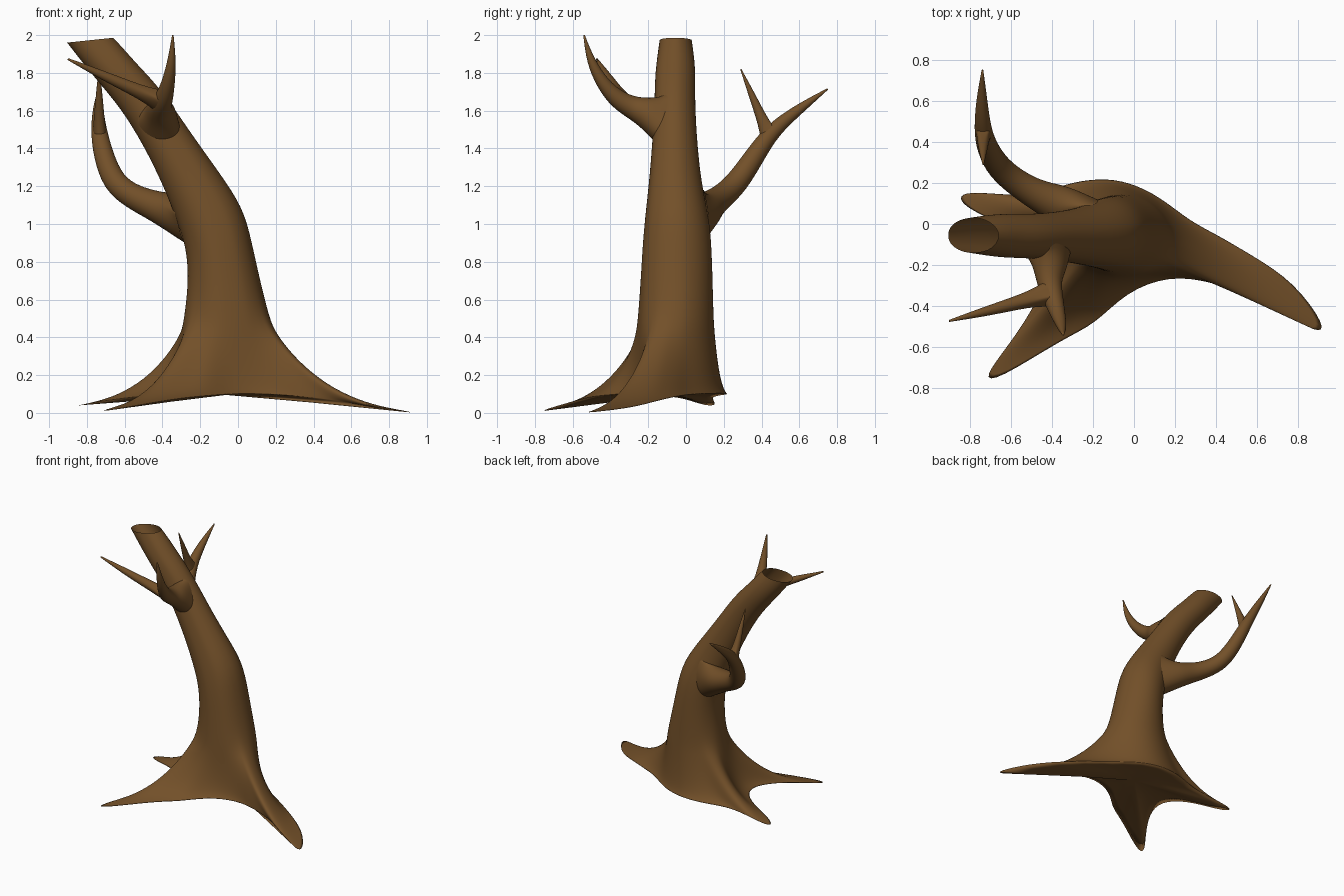
import bpy, bmesh
from math import sin, cos, atan2, radians, degrees, pi, hypot
from mathutils import Vector

if "Cube" in bpy.data.objects:
    bpy.data.objects.remove(bpy.data.objects["Cube"])

bark = bpy.data.materials.new("bark")
bark.diffuse_color = (0.17, 0.08, 0.022, 1)
bark.use_nodes = True
bark.node_tree.nodes["Principled BSDF"].inputs["Base Color"].default_value = bark.diffuse_color


def loft(name, rings, top_cap, bottom=None):
    """Skin closed rings of equal length, cap the ends if asked, subdivide smoothly."""
    bm = bmesh.new()
    vr = [[bm.verts.new(p) for p in r] for r in rings]
    n = len(vr[0])
    for a, b in zip(vr, vr[1:]):
        for i in range(n):
            j = (i + 1) % n
            bm.faces.new((a[i], a[j], b[j], b[i]))
    if top_cap:
        bm.faces.new(vr[-1])
    if bottom:
        c = bm.verts.new(bottom)
        for i in range(n):
            bm.faces.new((vr[0][(i + 1) % n], vr[0][i], c))
    layer = bm.edges.layers.float.new("crease_edge")
    for ring in (vr[0], vr[-1]):
        for i in range(n):
            bm.edges.get((ring[i], ring[(i + 1) % n]))[layer] = 1
    bmesh.ops.recalc_face_normals(bm, faces=bm.faces)
    me = bpy.data.meshes.new(name)
    bm.to_mesh(me)
    bm.free()
    me.shade_smooth()
    me.materials.append(bark)
    ob = bpy.data.objects.new(name, me)
    bpy.context.collection.objects.link(ob)
    mod = ob.modifiers.new("smooth", 'SUBSURF')
    mod.levels = mod.render_levels = 2
    return ob


def branch(name, parent, pts, sides=14):
    """Tapered tube through (x, y, z, radius) points, its first ring laid on the parent's surface."""
    P = [Vector(p[:3]) for p in pts]
    rings = []
    side = None
    for i, p in enumerate(P):
        t = (P[min(i + 1, len(P) - 1)] - P[max(i - 1, 0)]).normalized()
        if side is None:
            side = t.orthogonal()
        side = (side - t * side.dot(t)).normalized()
        up = t.cross(side)
        r = pts[i][3] * 1.03
        rings.append([p + (side * cos(2 * pi * k / sides) + up * sin(2 * pi * k / sides)) * r
                      for k in range(sides)])
    bpy.context.view_layer.update()
    surface = parent.evaluated_get(bpy.context.evaluated_depsgraph_get())
    on_skin = []
    for p in rings[0]:
        _, hit, normal, _ = surface.closest_point_on_mesh(p)
        on_skin.append(hit - normal * 0.004)
    rings[0] = on_skin
    return loft(name, rings, True)


# Ground outline of the trunk with its three roots, counter-clockwise
outline = [(0.94, -0.505), (0.78, -0.28), (0.57, -0.15), (0.40, -0.05), (0.27, 0.015),
           (0.13, 0.13), (-0.02, 0.205), (-0.17, 0.225), (-0.34, 0.195), (-0.50, 0.13),
           (-0.74, 0.155), (-0.85, 0.15), (-0.845, 0.10), (-0.73, 0.035), (-0.55, -0.04),
           (-0.42, -0.18), (-0.46, -0.37), (-0.61, -0.59), (-0.74, -0.755), (-0.67, -0.765),
           (-0.34, -0.555), (-0.19, -0.49), (-0.04, -0.33), (0.175, -0.25), (0.37, -0.28),
           (0.57, -0.345), (0.72, -0.425), (0.895, -0.535)]
CX, CY = -0.06, -0.05
angles = []
for i, (x, y) in enumerate(outline):
    d = degrees(atan2(y - CY, x - CX))
    d += 360 if d < -30 or (d < 0 and i > 10) else 0
    angles.append(radians(0.5 * d + 0.5 * (-25 + i * 360 / len(outline))))

# Trunk sections: x, y, z, radius x, radius y, lean in degrees
sections = [(-0.06, -0.055, 0.50, 0.228, 0.205, 0), (-0.075, -0.05, 0.70, 0.19, 0.195, 4),
            (-0.10, -0.048, 0.88, 0.175, 0.187, 10), (-0.14, -0.048, 1.03, 0.178, 0.174, 20),
            (-0.24, -0.058, 1.215, 0.15, 0.142, 28), (-0.36, -0.06, 1.42, 0.126, 0.122, 31),
            (-0.50, -0.06, 1.645, 0.117, 0.109, 34), (-0.625, -0.057, 1.785, 0.11, 0.11, 32),
            (-0.71, -0.055, 1.885, 0.115, 0.10, 20), (-0.783, -0.055, 1.973, 0.124, 0.087, 6)]


def section(s):
    x, y, z, rx, ry, lean = s
    a = radians(lean)
    return [Vector((x + rx * cos(t) * cos(a), y + ry * sin(t), z + rx * cos(t) * sin(a)))
            for t in angles]


# Roots flare from the lowest trunk section out to the ground outline; broken top is open
collar = section(sections[0])
rings = []
for t in (1, 0.85, 0.65, 0.42, 0.22, 0.09):
    ring = []
    for (x, y), top in zip(outline, collar):
        z0 = max(0.002, 0.11 - 0.12 * (hypot(x - CX, y - CY) / 1.05) ** 2)
        drop = 0.75 * (1 - t) ** 3 + 0.25 * (1 - t)
        ring.append(Vector((top.x + (x - top.x) * t, top.y + (y - top.y) * t,
                            z0 + (top.z - z0) * drop)))
    rings.append(ring)
rings += [section(s) for s in sections]
trunk = loft("trunk_and_roots", rings, False, bottom=(CX, CY, 0.1))

# Rear branch and its twig
rear = branch("rear_branch", trunk, [(-0.24, 0.055, 1.03, 0.15), (-0.36, 0.095, 1.065, 0.098),
                                     (-0.45, 0.13, 1.10, 0.078), (-0.55, 0.185, 1.14, 0.066),
                                     (-0.66, 0.27, 1.215, 0.062), (-0.715, 0.37, 1.37, 0.053),
                                     (-0.738, 0.46, 1.50, 0.042), (-0.742, 0.60, 1.61, 0.028),
                                     (-0.738, 0.75, 1.715, 0.004)])
branch("rear_twig", rear, [(-0.735, 0.43, 1.49, 0.045), (-0.735, 0.405, 1.55, 0.029),
                           (-0.735, 0.35, 1.68, 0.018), (-0.735, 0.29, 1.82, 0.003)])

# Front branch and its twig
front = branch("front_branch", trunk, [(-0.395, -0.14, 1.56, 0.12), (-0.41, -0.21, 1.59, 0.083),
                                       (-0.415, -0.28, 1.615, 0.06), (-0.395, -0.36, 1.655, 0.05),
                                       (-0.37, -0.44, 1.74, 0.036), (-0.35, -0.505, 1.86, 0.023),
                                       (-0.345, -0.54, 2.0, 0.004)])
branch("front_twig", front, [(-0.42, -0.34, 1.655, 0.055), (-0.52, -0.37, 1.70, 0.036),
                             (-0.70, -0.42, 1.78, 0.026), (-0.90, -0.472, 1.873, 0.005)])
